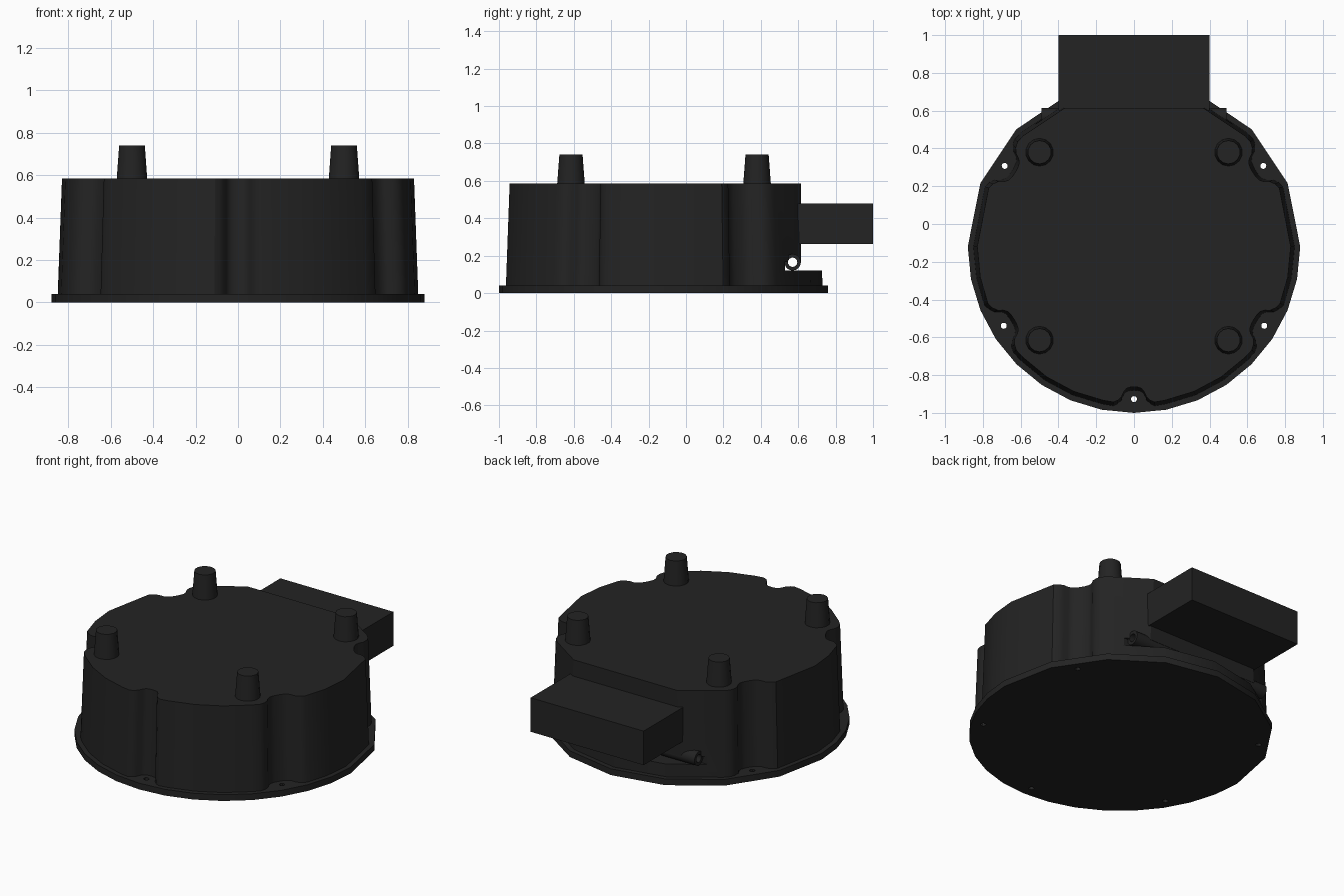
import bpy, bmesh
from math import sin, cos, radians
from mathutils import Matrix

cube = bpy.data.objects.get("Cube")
if cube:
    bpy.data.objects.remove(cube, do_unlink=True)

black = bpy.data.materials.new("matte_black")
black.use_nodes = True
colour = (0.017, 0.017, 0.017, 1)
black.diffuse_color = colour
black.node_tree.nodes["Principled BSDF"].inputs["Base Color"].default_value = colour

CENTRE_Y = -0.12
FLANGE_R, BASE_R, TOP_R = 0.88, 0.85, 0.83
FLANGE_Z, LEDGE_Z, BODY_Z = 0.04, 0.12, 0.585
BOLTS = [32, 148, 211.3, 270, 328.7]


def finish(name, bm):
    bmesh.ops.recalc_face_normals(bm, faces=bm.faces)
    mesh = bpy.data.meshes.new(name)
    bm.to_mesh(mesh)
    bm.free()
    mesh.materials.append(black)
    ob = bpy.data.objects.new(name, mesh)
    bpy.context.collection.objects.link(ob)
    return ob


def prism(name, polar, z0, z1, r0, r1):
    """Loft a polar outline (angle, factor) between two heights and radii."""
    bm = bmesh.new()
    rings = []
    for z, r in ((z0, r0), (z1, r1)):
        rings.append([bm.verts.new((r * f * cos(radians(a)),
                                    CENTRE_Y + r * f * sin(radians(a)), z))
                      for a, f in polar])
    low, high = rings
    bm.faces.new(low)
    bm.faces.new(high)
    for i in range(len(polar)):
        j = (i + 1) % len(polar)
        bm.faces.new((low[i], low[j], high[j], high[i]))
    return finish(name, bm)


def box(name, lo, hi):
    bm = bmesh.new()
    bmesh.ops.create_cube(bm, size=1)
    for v in bm.verts:
        v.co = [l + (c + 0.5) * (h - l) for c, l, h in zip(v.co, lo, hi)]
    return finish(name, bm)


def cylinder(name, centre, r0, r1, depth, sides=16, axis="Z"):
    turn = Matrix.Rotation(radians(90), 4, "Y") if axis == "X" else Matrix()
    bm = bmesh.new()
    bmesh.ops.create_cone(bm, cap_ends=True, segments=sides, radius1=r0, radius2=r1,
                          depth=depth, matrix=Matrix.Translation(centre) @ turn)
    return finish(name, bm)


def combine(target, tool, operation):
    mod = target.modifiers.new(operation, "BOOLEAN")
    mod.object, mod.operation, mod.solver = tool, operation, "EXACT"
    bpy.context.view_layer.objects.active = target
    bpy.ops.object.modifier_apply(modifier=mod.name)
    bpy.data.objects.remove(tool, do_unlink=True)


# Round outline: coarse at the back, finer around the front
round_angles = [i * 22.5 for i in range(8)] + [180 + i * 11.25 for i in range(16)]

# Base flange with bolt holes
flange = prism("base_flange", [(a, 1) for a in round_angles], 0, FLANGE_Z, FLANGE_R, FLANGE_R)
for a in BOLTS:
    x, y = 0.807 * cos(radians(a)), CENTRE_Y + 0.807 * sin(radians(a))
    combine(flange, cylinder("bolt_cutter", (x, y, 0.02), 0.016, 0.016, 0.2, 12), "DIFFERENCE")

# Drafted housing with a rounded recess at each bolt
scallop = [(10, 1), (8, 0.985), (6.3, 0.96), (5.3, 0.925), (4, 0.905), (2, 0.896)]
outline = []
for bolt in BOLTS:
    width = 0.75 if bolt == 270 else 1
    outline += [(bolt + s * a * width, f) for a, f in scallop for s in (-1, 1)]
    outline.append((bolt, 0.894))
outline += [(a, 1) for a in round_angles if all(abs(a - b) > 10.5 for b in BOLTS)]
outline.sort()
housing = prism("housing", outline, FLANGE_Z, BODY_Z, BASE_R, TOP_R)

# Flat back above the ledge, with a channel holding a cross tube
combine(housing, box("back_cutter", (-1, 0.615, LEDGE_Z), (1, 1.2, 0.8)), "DIFFERENCE")
combine(housing, box("channel_cutter", (-1, 0.53, LEDGE_Z), (1, 1.2, 0.17)), "DIFFERENCE")
tube = (0, 0.57, 0.165)
combine(housing, cylinder("tube_body", tube, 0.044, 0.044, 0.98, 20, "X"), "UNION")
combine(housing, cylinder("tube_cutter", tube, 0.025, 0.025, 2, 16, "X"), "DIFFERENCE")

# Connector block on the back
box("rear_block", (-0.4, 0.6, 0.262), (0.4, 1.0, 0.48))

# Four tapered feet on the top
parts = [flange, housing]
for side, x in (("right", -0.5), ("left", 0.5)):
    for end, y in (("front", -0.615), ("back", 0.38)):
        parts.append(cylinder(f"{end}_{side}_foot", (x, y, 0.66), 0.074, 0.062, 0.16, 14))

# Soft shading with sharp rims
bpy.ops.object.select_all(action="DESELECT")
for ob in parts:
    ob.select_set(True)
bpy.context.view_layer.objects.active = housing
bpy.ops.object.shade_smooth_by_angle(angle=radians(30))
